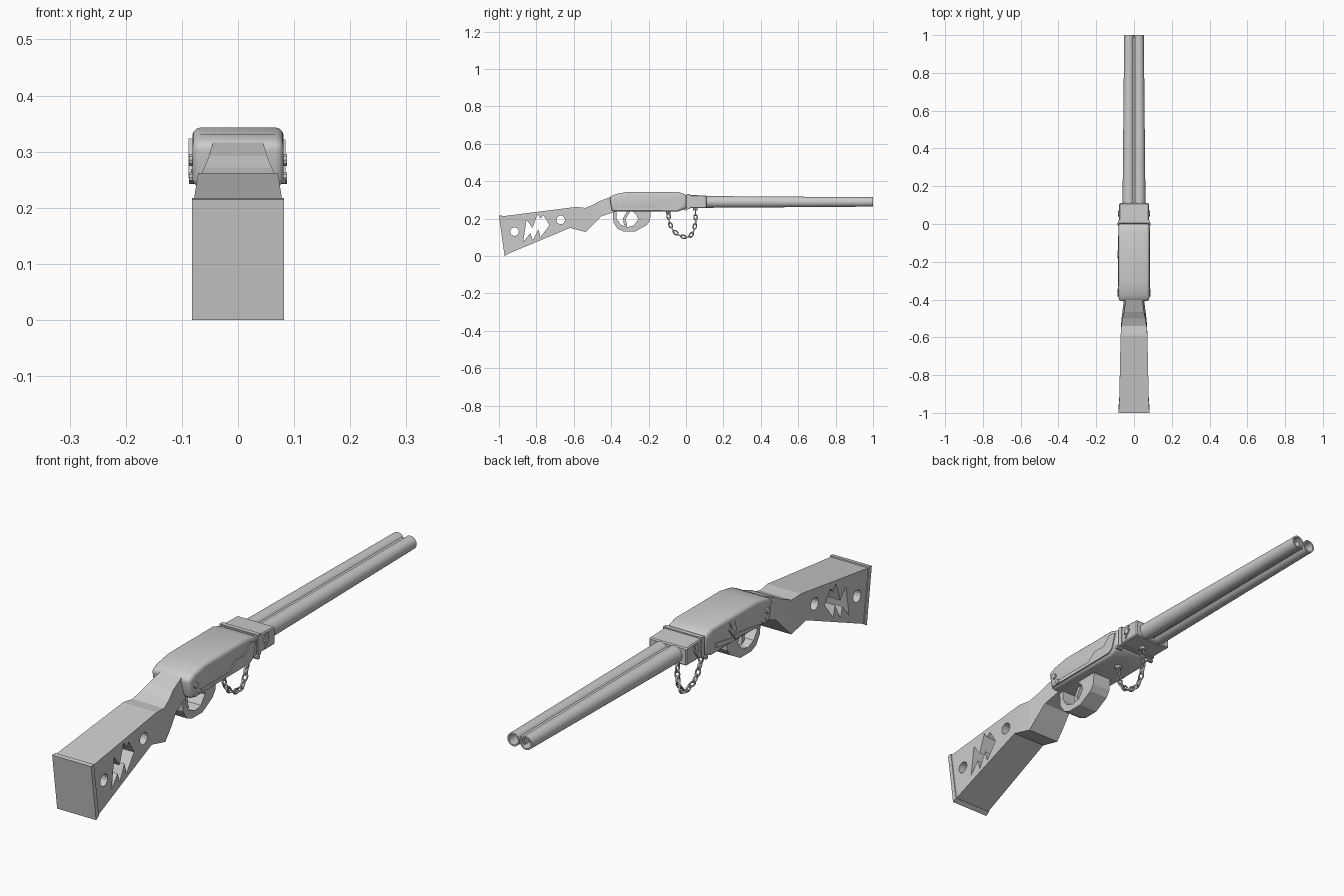
import bpy, bmesh, math
from mathutils import Vector

if "Cube" in bpy.data.objects:
    bpy.data.objects.remove(bpy.data.objects["Cube"])


def finish(name, bm):
    bmesh.ops.recalc_face_normals(bm, faces=bm.faces)
    me = bpy.data.meshes.new(name)
    bm.to_mesh(me)
    bm.free()
    ob = bpy.data.objects.new(name, me)
    bpy.context.collection.objects.link(ob)
    return ob


def loft(name, rings, close=False):
    """Skin a list of equal-length point rings; cap both ends."""
    bm = bmesh.new()
    vs = [[bm.verts.new(p) for p in r] for r in rings]
    n = len(rings[0])
    for a, b in zip(vs, vs[1:]):
        for i in range(n):
            j = (i + 1) % n
            bm.faces.new((a[i], a[j], b[j], b[i]))
    bm.faces.new(vs[0])
    bm.faces.new(vs[-1])
    return finish(name, bm)


def prism(name, pts, x0, x1):
    """Side profile of (y, z) points extruded from x0 to x1."""
    return loft(name, [[(x, y, z) for y, z in pts] for x in (x0, x1)])


def activate(ob):
    bpy.ops.object.select_all(action='DESELECT')
    ob.select_set(True)
    bpy.context.view_layer.objects.active = ob


def bevel(ob, width, segments):
    m = ob.modifiers.new("bevel", 'BEVEL')
    m.width, m.segments = width, segments
    m.limit_method, m.angle_limit = 'ANGLE', math.radians(50)
    activate(ob)
    bpy.ops.object.modifier_apply(modifier=m.name)


def cut(ob, cutter):
    m = ob.modifiers.new("cut", 'BOOLEAN')
    m.operation, m.solver, m.object = 'DIFFERENCE', 'EXACT', cutter
    activate(ob)
    bpy.ops.object.modifier_apply(modifier=m.name)
    bpy.data.objects.remove(cutter)


def smooth(ob, angle=35):
    activate(ob)
    bpy.ops.object.shade_smooth_by_angle(angle=math.radians(angle))


def circle(y, z, r, n=14):
    return [(y + r * math.cos(2 * math.pi * i / n), z + r * math.sin(2 * math.pi * i / n)) for i in range(n)]


# Stock: sections of (top y, z, half width, bottom y, z, half width)
sections = [(-.985, .212, .079, -.956, .01, .079), (-.59, .262, .071, -.62, .15, .071),
            (-.54, .257, .067, -.535, .128, .069), (-.50, .272, .06, -.50, .163, .066),
            (-.465, .292, .052, -.455, .211, .06), (-.38, .325, .042, -.37, .24, .05)]
stock = loft("stock", [[(-tw, ty, tz), (tw, ty, tz), (bw, by, bz), (-bw, by, bz)]
                       for ty, tz, tw, by, bz, bw in sections])
jagged = [(-.87, .075), (-.853, .193), (-.82, .15), (-.794, .225), (-.778, .2), (-.762, .217),
          (-.73, .165), (-.778, .1), (-.789, .144), (-.82, .083), (-.832, .123)]
for shape in (circle(-.917, .13, .023), circle(-.67, .193, .023), jagged):
    cut(stock, prism("stock_cutter", shape, -.2, .2))
prism("butt_plate", [(-1, .215), (-.983, .217), (-.953, .01), (-.97, 0)], -.082, .082)

# Receiver and the fore block in front of it
receiver = prism("receiver", [(-.41, .315), (-.375, .331), (-.31, .343), (-.045, .343), (.005, .327),
                              (.005, .255), (-.045, .237), (-.395, .237)], -.081, .081)
bevel(receiver, .014, 3)
smooth(receiver)
block = prism("fore_block", [(0, .327), (.11, .323), (.11, .256), (0, .256)], -.079, .079)
bevel(block, .004, 1)
prism("block_band", [(.005, .331), (.022, .331), (.022, .252), (.005, .252)], -.081, .081)

# Side relief: stepped panel, bolts, pins and a slide handle
prism("right_side_panel", [(-.385, .25), (-.33, .258), (-.17, .258), (-.135, .288), (-.08, .288),
                           (-.045, .322), (-.012, .316), (-.03, .258), (-.05, .245), (-.38, .243)], .07, .0845)
prism("left_side_panel", [(-.33, .25), (-.20, .268), (-.16, .262), (-.06, .28), (-.06, .262),
                          (-.16, .246), (-.20, .252), (-.32, .243)], -.084, -.07)
bolt = [(-.2, .5), (.3, .5), (.12, .15), (.4, .15), (-.25, -.5), (-.08, -.05), (-.4, -.05)]


def bolt_shape(y, z, h):
    return [(y + a * h * .75, z + b * h) for a, b in bolt]


for side, label in ((1, "right"), (-1, "left")):
    prism(label + "_block_bolt", bolt_shape(.055, .291, .052), side * .07, side * .0835)
    for i, (y, z, r) in enumerate([(-.372, .285, .011), (-.35, .254, .009), (0, .25, .008)]):
        prism(f"{label}_pin_{i + 1}", circle(y, z, r, 10), side * .06, side * .0875)
prism("left_receiver_bolt", bolt_shape(-.16, .288, .07), -.088, -.07)

# Trigger guard with its opening, and the trigger
guard = prism("trigger_guard", [(-.392, .245), (-.388, .18), (-.365, .145), (-.335, .132), (-.27, .132),
                                (-.21, .165), (-.192, .19), (-.188, .245)], -.04, .04)
cut(guard, prism("guard_cutter", [(-.372, .237), (-.372, .2), (-.35, .168), (-.315, .155), (-.28, .162),
                                  (-.255, .195), (-.265, .22), (-.285, .237)], -.1, .1))
prism("trigger", [(-.315, .242), (-.337, .2), (-.332, .168), (-.315, .157), (-.322, .2), (-.295, .242)],
      -.013, .013)

# Twin tapered barrels with open bores, joined by a web
for side, label in ((1, "right"), (-1, "left")):
    rings = []
    for y, off, r in [(.09, .029, .032), (1, .0265, .0255), (1, .0265, .0195), (.7, .0265, .0195)]:
        rings.append([(side * off + x, y, z) for x, z in circle(0, .289, r, 18)])
    smooth(loft(label + "_barrel", rings))
prism("barrel_web", [(.1, .309), (.99, .303), (.99, .276), (.1, .27)], -.014, .014)

# Hanging chain: links spaced evenly along a drooping path, every other one turned
path = [Vector((0, y, z)) for y, z in [(-.094, .224), (-.088, .175), (-.068, .135), (-.04, .112), (-.005, .1),
                                       (.022, .103), (.042, .135), (.052, .18), (.05, .243)]]
lengths = [(b - a).length for a, b in zip(path, path[1:])]


def along(d):
    for a, b, l in zip(path, path[1:], lengths):
        if d <= l:
            return a.lerp(b, d / l), (b - a).normalized()
        d -= l
    return path[-1], (path[-1] - path[-2]).normalized()


bm = bmesh.new()
LINKS, MAJOR, MINOR = 14, 12, 6
for k in range(LINKS):
    pos, t = along(sum(lengths) * (k + .5) / LINKS)
    side = Vector((1, 0, 0))
    w = side if k % 2 else t.cross(side)
    n = t.cross(w)
    grid = []
    for i in range(MAJOR):
        a = 2 * math.pi * i / MAJOR
        ring = []
        for j in range(MINOR):
            b = 2 * math.pi * j / MINOR
            r = .0035 * math.cos(b)
            ring.append(bm.verts.new(pos + t * math.cos(a) * (.0155 + r) + w * math.sin(a) * (.009 + r)
                                     + n * .0035 * math.sin(b)))
        grid.append(ring)
    for i in range(MAJOR):
        p, q = grid[i], grid[(i + 1) % MAJOR]
        for j in range(MINOR):
            m = (j + 1) % MINOR
            bm.faces.new((p[j], p[m], q[m], q[j]))
smooth(finish("chain", bm), 60)
for label, y, z in (("rear", -.094, .237), ("front", .05, .256)):
    loft(label + "_chain_stud", [[(a, b, h) for a, b in circle(0, y, .013, 10)] for h in (z - .012, z + .01)])
